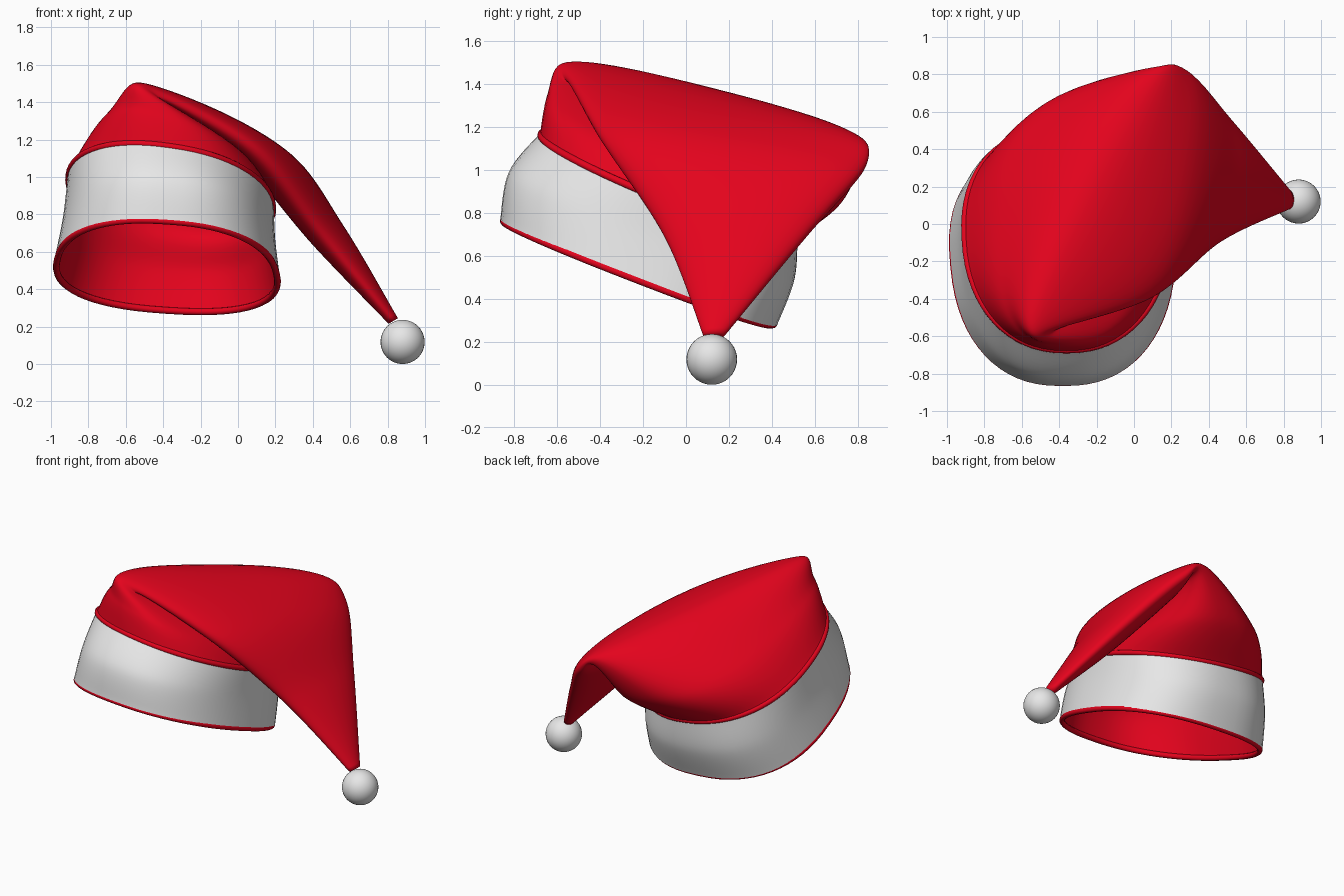
import bpy, bmesh, math
from mathutils import Vector

old = bpy.data.objects.get("Cube")
if old:
    bpy.data.objects.remove(old, do_unlink=True)


def make_material(name, rgb):
    mat = bpy.data.materials.new(name)
    mat.use_nodes = True
    color = (*rgb, 1)
    mat.diffuse_color = color
    bsdf = mat.node_tree.nodes["Principled BSDF"]
    bsdf.inputs["Base Color"].default_value = color
    bsdf.inputs["Roughness"].default_value = 0.8
    return mat


red = make_material("red_felt", (0.77, 0.001, 0.012))
white = make_material("white_fleece", (0.8, 0.8, 0.8))
SIDES = 64


def ring(center, side, back, power=2.0, taper=0.0):
    """A cross-section: centre, half-width, half-depth, squareness, widening to the back."""
    return Vector(center), Vector(side), Vector(back), power, taper


def ring_points(r):
    center, side, back, power, taper = r
    points = []
    for i in range(SIDES):
        t = math.tau * i / SIDES
        c, s = math.cos(t), math.sin(t)
        u = math.copysign(abs(c) ** (2 / power), c)
        v = math.copysign(abs(s) ** (2 / power), s)
        points.append(center + side * u * (1 + taper * v) + back * v)
    return points


def spline(p, q, r, s, t):
    return q + ((r - p) + (p * 2 - q * 5 + r * 4 - s + (q * 3 - r * 3 + s - p) * t) * t) * (t / 2)


def smooth_rings(rings, steps):
    """Blend the given sections into a longer, smooth series."""
    padded = [rings[0]] + rings + [rings[-1]]
    result = []
    for i in range(len(rings) - 1):
        four = padded[i:i + 4]
        for k in range(steps):
            result.append(tuple(spline(*values, k / steps) for values in zip(*four)))
    return result + [rings[-1]]


def loft(name, rings, mat, steps=8, cap=False):
    bm = bmesh.new()
    loops = [[bm.verts.new(p) for p in ring_points(r)] for r in smooth_rings(rings, steps)]
    for low, high in zip(loops, loops[1:]):
        for i in range(SIDES):
            j = (i + 1) % SIDES
            bm.faces.new((low[i], low[j], high[j], high[i]))
    if cap:
        bm.faces.new(loops[-1])
    bmesh.ops.recalc_face_normals(bm, faces=bm.faces)
    mesh = bpy.data.meshes.new(name)
    bm.to_mesh(mesh)
    bm.free()
    mesh.shade_smooth()
    mesh.materials.append(mat)
    obj = bpy.data.objects.new(name, mesh)
    bpy.context.collection.objects.link(obj)


def piping(name, r, radius):
    curve = bpy.data.curves.new(name, "CURVE")
    curve.dimensions = "3D"
    curve.bevel_depth = radius
    curve.bevel_resolution = 3
    path = curve.splines.new("POLY")
    points = ring_points(r)
    path.points.add(len(points) - 1)
    for slot, p in zip(path.points, points):
        slot.co = (*p, 1)
    path.use_cyclic_u = True
    curve.materials.append(red)
    bpy.context.collection.objects.link(bpy.data.objects.new(name, curve))


def shrink(r, factor):
    return r[0], r[1] * factor, r[2] * factor, r[3], r[4]


# Tilted fleece band, wider towards the back
hem = ring((-0.38, -0.22, 0.525), (0.6, 0, -0.04), (0, 0.645, -0.245), 2.4, 0.1)
middle = ring((-0.37, -0.16, 0.74), (0.565, 0, -0.05), (0, 0.665, -0.25), 2.4, 0.09)
seam = ring((-0.36, -0.08, 0.93), (0.55, 0, -0.08), (0, 0.6, -0.235), 2.25, 0.06)
loft("fleece_band", [hem, middle, seam], white)
piping("hem_piping", shrink(hem, 0.975), 0.018)
piping("seam_piping", shrink(seam, 0.99), 0.018)

# Crown rises to a slanted ridge, then folds over and hangs to the left
rise = ring((-0.29, 0.04, 1.10), (0.42, 0, -0.11), (0.1, 0.69, -0.23), 2.5, 0.05)
ridge = ring((-0.17, 0.13, 1.28), (0.11, 0, -0.1), (0.29, 0.71, -0.18), 2.6)
crown = [
    seam, rise, ridge,
    ring((0.18, 0.21, 1.07), (-0.07, 0, -0.08), (0.1, 0.61, -0.08), 2.2),
    ring((0.48, 0.23, 0.69), (-0.08, 0, -0.05), (0.03, 0.33, 0)),
    ring((0.83, 0.13, 0.23), (-0.025, 0, -0.015), (0, 0.05, 0)),
]
loft("folded_crown", crown, red, steps=12, cap=True)

# Red lining follows the inside of the band and crown
inside = [shrink(r, f) for r, f in zip((hem, middle, seam, rise, ridge), (0.97, 0.96, 0.96, 0.95, 0.9))]
loft("lining", inside, red, cap=True)

# Pompom on the hanging tip
bpy.ops.mesh.primitive_uv_sphere_add(segments=32, ring_count=20, radius=0.118, location=(0.88, 0.12, 0.118))
pompom = bpy.context.object
pompom.name = "pompom"
pompom.data.shade_smooth()
pompom.data.materials.append(white)
